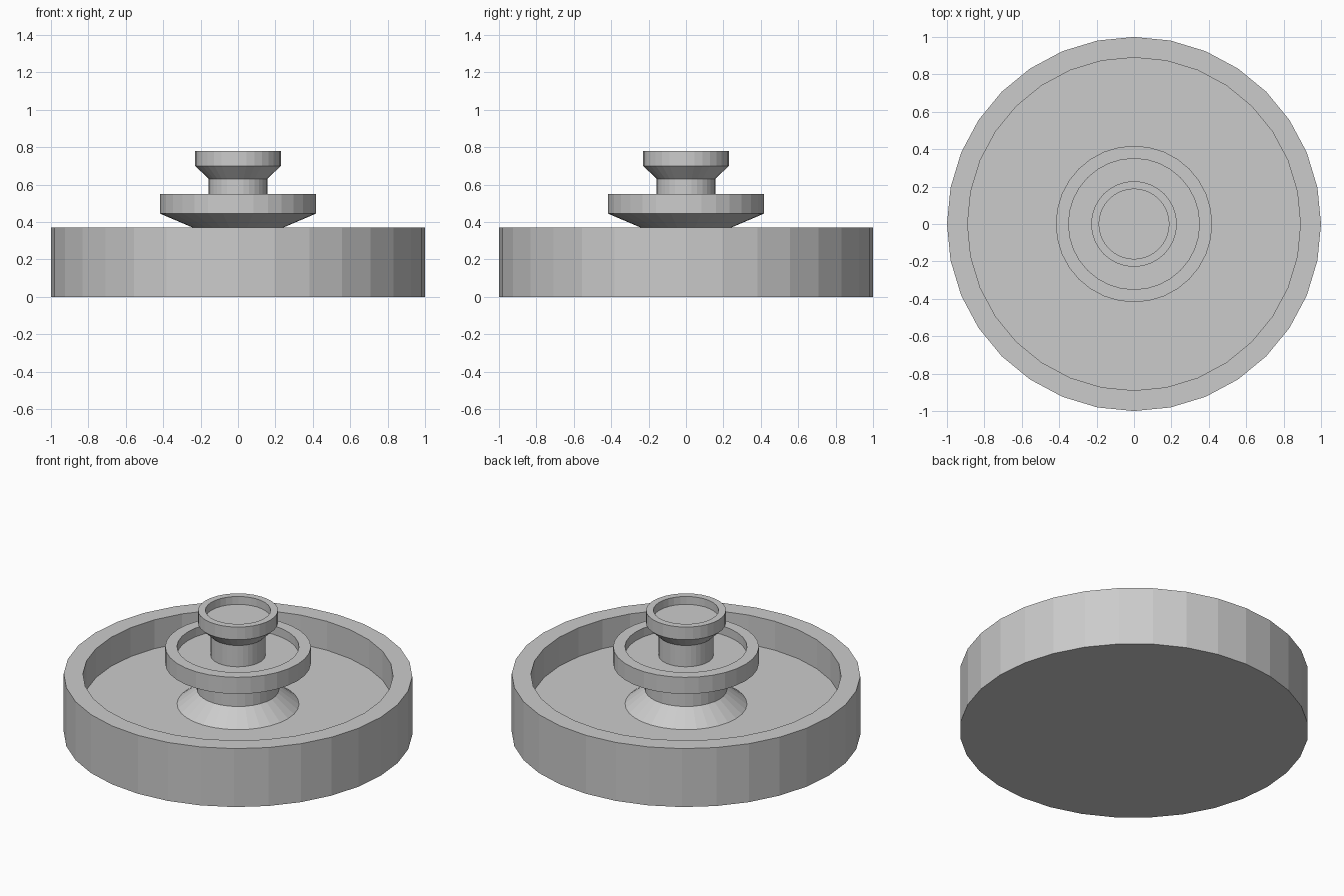
import bpy, bmesh, math

if "Cube" in bpy.data.objects:
    bpy.data.objects.remove(bpy.data.objects["Cube"])

SIDES = 32

stone = bpy.data.materials.new("grey stone")
stone.diffuse_color = (0.6, 0.6, 0.6, 1)
stone.use_nodes = True
stone.node_tree.nodes["Principled BSDF"].inputs["Base Color"].default_value = stone.diffuse_color


def lathe(name, profile):
    """Spin a (radius, height) profile about z; radius 0 closes to a flat cap."""
    bm = bmesh.new()
    rings = []
    for r, z in profile:
        rings.append([bm.verts.new((r * math.cos(2 * math.pi * i / SIDES),
                                    r * math.sin(2 * math.pi * i / SIDES), z))
                      for i in range(SIDES)] if r > 0 else None)
    for k in range(len(rings) - 1):
        a, b = rings[k], rings[k + 1]
        if a is None:                       # cap under the first ring
            bm.faces.new(b[::-1])
        elif b is None:                     # cap over the last ring
            bm.faces.new(a)
        else:
            for i in range(SIDES):
                j = (i + 1) % SIDES
                bm.faces.new((a[i], a[j], b[j], b[i]))
    mesh = bpy.data.meshes.new(name)
    bm.to_mesh(mesh)
    bm.free()
    mesh.materials.append(stone)
    obj = bpy.data.objects.new(name, mesh)
    bpy.context.collection.objects.link(obj)
    return obj


# wide basin with a recessed floor
lathe("basin", [(0, 0), (1, 0), (1, 0.37), (0.89, 0.37), (0.89, 0.187), (0, 0.187)])
# flared foot and column under the middle bowl
lathe("pedestal", [(0.35, 0.187), (0.235, 0.28), (0.235, 0.367)])
# middle bowl
lathe("middle_bowl", [(0.235, 0.367), (0.418, 0.445), (0.418, 0.55),
                      (0.35, 0.55), (0.35, 0.495), (0, 0.495)])
# stem between the bowls
lathe("stem", [(0.157, 0.495), (0.157, 0.63)])
# small top bowl
lathe("top_bowl", [(0.157, 0.63), (0.229, 0.70), (0.229, 0.78),
                   (0.187, 0.78), (0.187, 0.73), (0, 0.73)])
